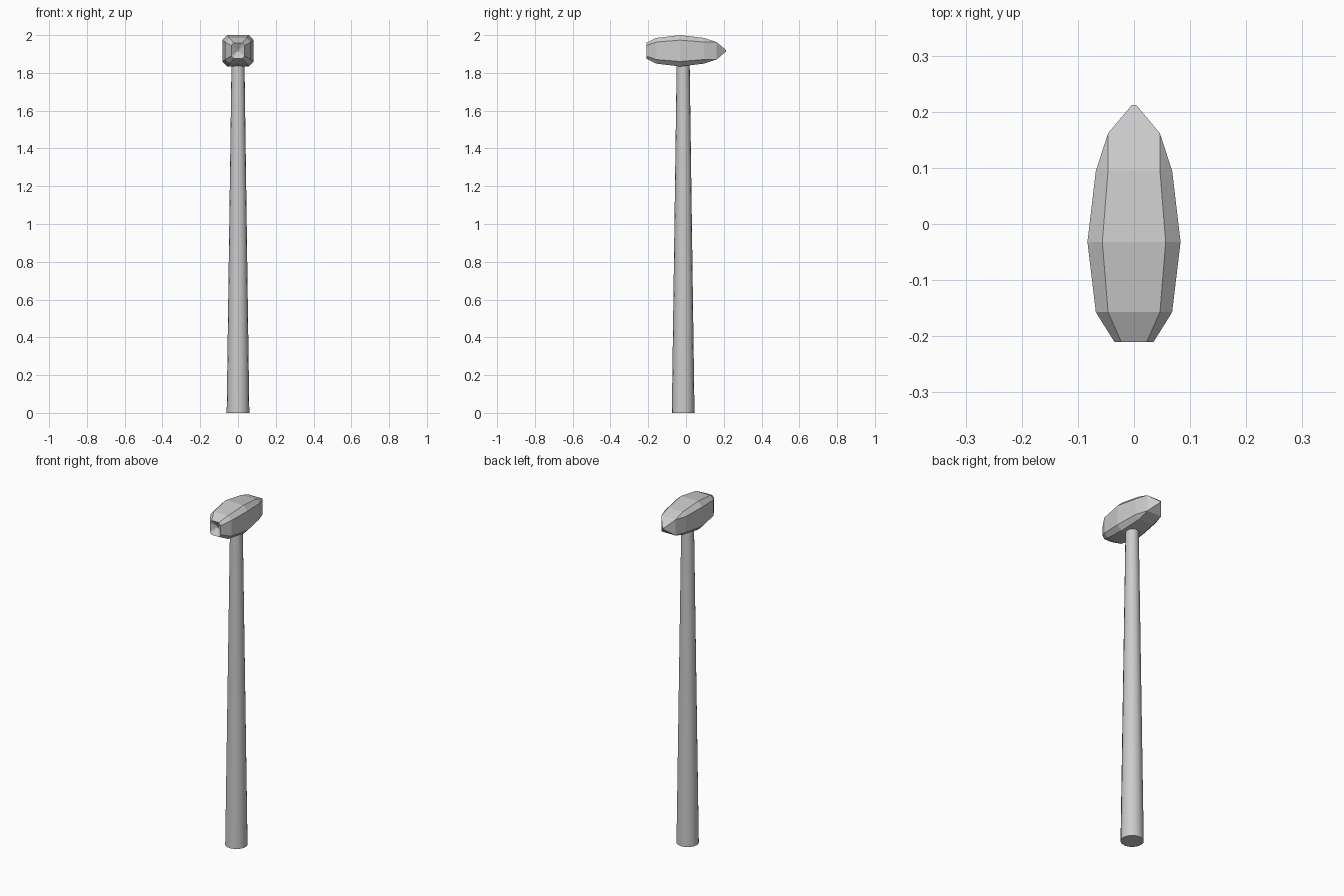
import bpy, bmesh

if "Cube" in bpy.data.objects:
    bpy.data.objects.remove(bpy.data.objects["Cube"])

HEAD_Z = 1.917


def finish(bm, name):
    bmesh.ops.recalc_face_normals(bm, faces=bm.faces)
    mesh = bpy.data.meshes.new(name)
    bm.to_mesh(mesh)
    bm.free()
    obj = bpy.data.objects.new(name, mesh)
    bpy.context.collection.objects.link(obj)
    return obj


def octagon(y, w, h, k):
    # chamfered square section; k is the flat part as a share of the width
    a, b = w * k, h * k
    pts = [(w, -b), (w, b), (a, h), (-a, h), (-w, b), (-w, -b), (-a, -h), (a, -h)]
    return [(x, y, HEAD_Z + z) for x, z in pts]


# Tapered handle
bm = bmesh.new()
bmesh.ops.create_cone(bm, cap_ends=True, segments=16, radius1=0.06,
                      radius2=0.034, depth=1.88)
bmesh.ops.translate(bm, verts=bm.verts, vec=(0, -0.015, 0.94))
handle = finish(bm, "handle")
bpy.context.view_layer.objects.active = handle
handle.select_set(True)
bpy.ops.object.shade_smooth_by_angle()

# Faceted head: dimpled striking face, swollen middle, pointed back
sections = [
    (-0.185, 0.004, 0.004, 0.65),
    (-0.21, 0.035, 0.042, 0.65),
    (-0.157, 0.068, 0.068, 0.68),
    (-0.032, 0.083, 0.083, 0.68),
    (0.095, 0.068, 0.068, 0.68),
    (0.162, 0.046, 0.046, 1.0),
    (0.212, 0.004, 0.004, 1.0),
]
bm = bmesh.new()
rings = [[bm.verts.new(p) for p in octagon(*s)] for s in sections]
for r0, r1 in zip(rings, rings[1:]):
    for i in range(8):
        j = (i + 1) % 8
        bm.faces.new((r0[i], r0[j], r1[j], r1[i]))
bm.faces.new(rings[0])
bm.faces.new(rings[-1])
bmesh.ops.remove_doubles(bm, verts=bm.verts, dist=0.0005)
finish(bm, "hammer_head")
